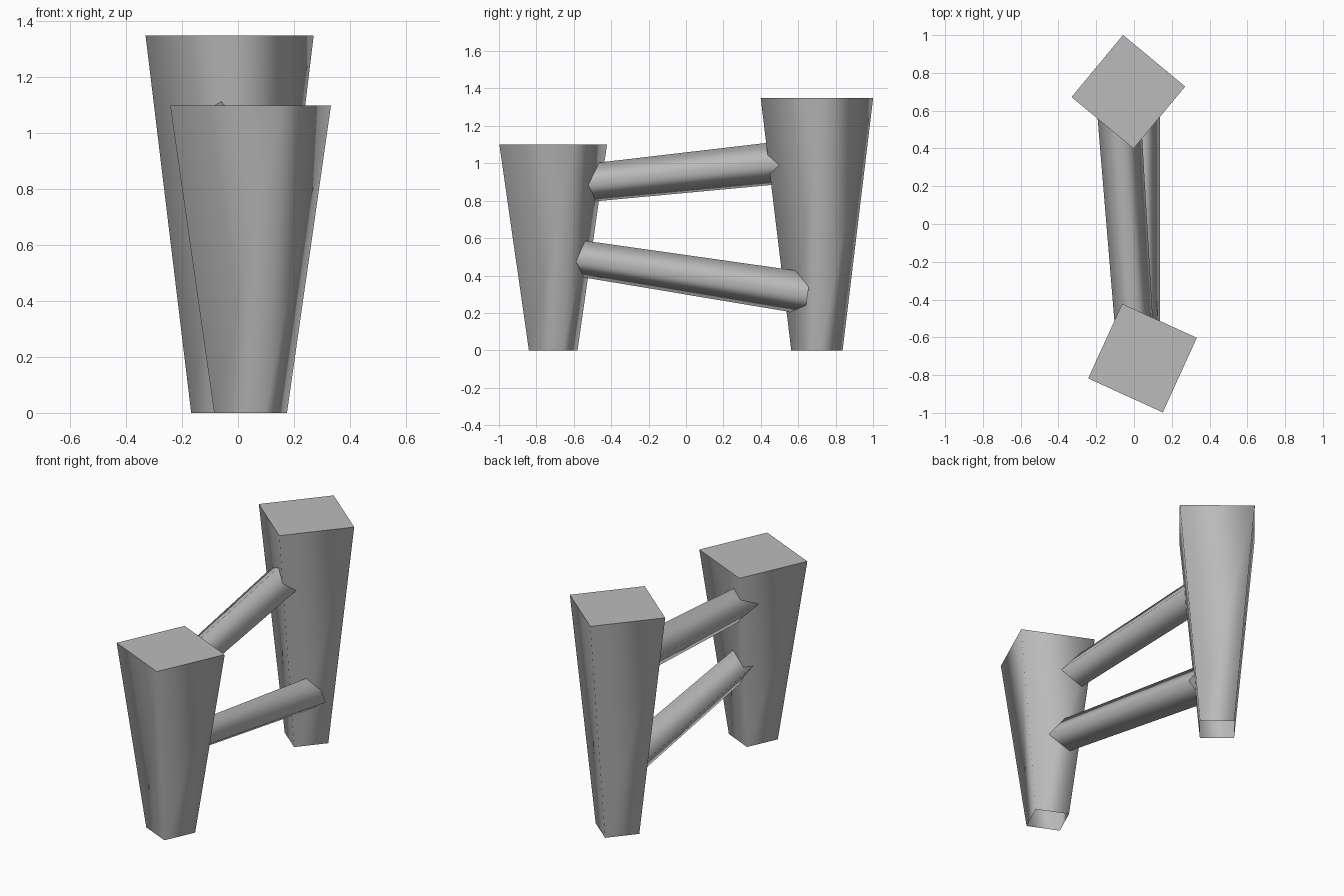
import bpy
import bmesh
from math import cos, sin, radians
from mathutils import Vector

cube = bpy.data.objects.get("Cube")
if cube:
    bpy.data.objects.remove(cube, do_unlink=True)

# One grey for everything
grey = bpy.data.materials.new("plain_grey")
grey.use_nodes = True
grey.diffuse_color = (0.5, 0.5, 0.5, 1)
grey.node_tree.nodes["Principled BSDF"].inputs["Base Color"].default_value = grey.diffuse_color


def tapered_beam(name, start, end, r_start, r_end, turn):
    """Four-sided beam: open narrow start, flat capped wide end, smooth sides."""
    start, end = Vector(start), Vector(end)
    axis = (end - start).normalized()
    if abs(axis.z) > 0.9:
        u, v = Vector((1, 0, 0)), Vector((0, 1, 0))
    else:
        u = axis.cross(Vector((0, 0, 1))).normalized()
        v = u.cross(axis)

    bm = bmesh.new()

    def ring(centre, radius):
        angles = [radians(turn + 90 * k) for k in range(4)]
        return [bm.verts.new(centre + radius * (cos(a) * u + sin(a) * v)) for a in angles]

    low, high = ring(start, r_start), ring(end, r_end)
    for k in range(4):
        n = (k + 1) % 4
        side = bm.faces.new((low[k], low[n], high[n], high[k]))
        side.smooth = True
    cap = bm.faces.new(high)
    bmesh.ops.recalc_face_normals(bm, faces=bm.faces)
    if cap.normal.dot(axis) < 0:
        bmesh.ops.reverse_faces(bm, faces=bm.faces)
    for edge in cap.edges:
        edge.smooth = False

    mesh = bpy.data.meshes.new(name)
    bm.to_mesh(mesh)
    bm.free()
    mesh.materials.append(grey)
    obj = bpy.data.objects.new(name, mesh)
    bpy.context.collection.objects.link(obj)
    return obj


# Upright posts, widening towards the top
tapered_beam("front_post", (0.045, -0.71, 0), (0.045, -0.71, 1.10), 0.139, 0.307, 20.5)
tapered_beam("back_post", (-0.03, 0.70, 0), (-0.03, 0.70, 1.35), 0.138, 0.302, 5.3)

# Sloping rails, set on edge between the posts
tapered_beam("upper_rail", (0.006, -0.62, 0.885), (-0.082, 0.62, 1.015), 0.101, 0.116, -6)
tapered_beam("lower_rail", (0.043, -0.68, 0.509), (0.024, 0.65, 0.304), 0.098, 0.115, -12)
